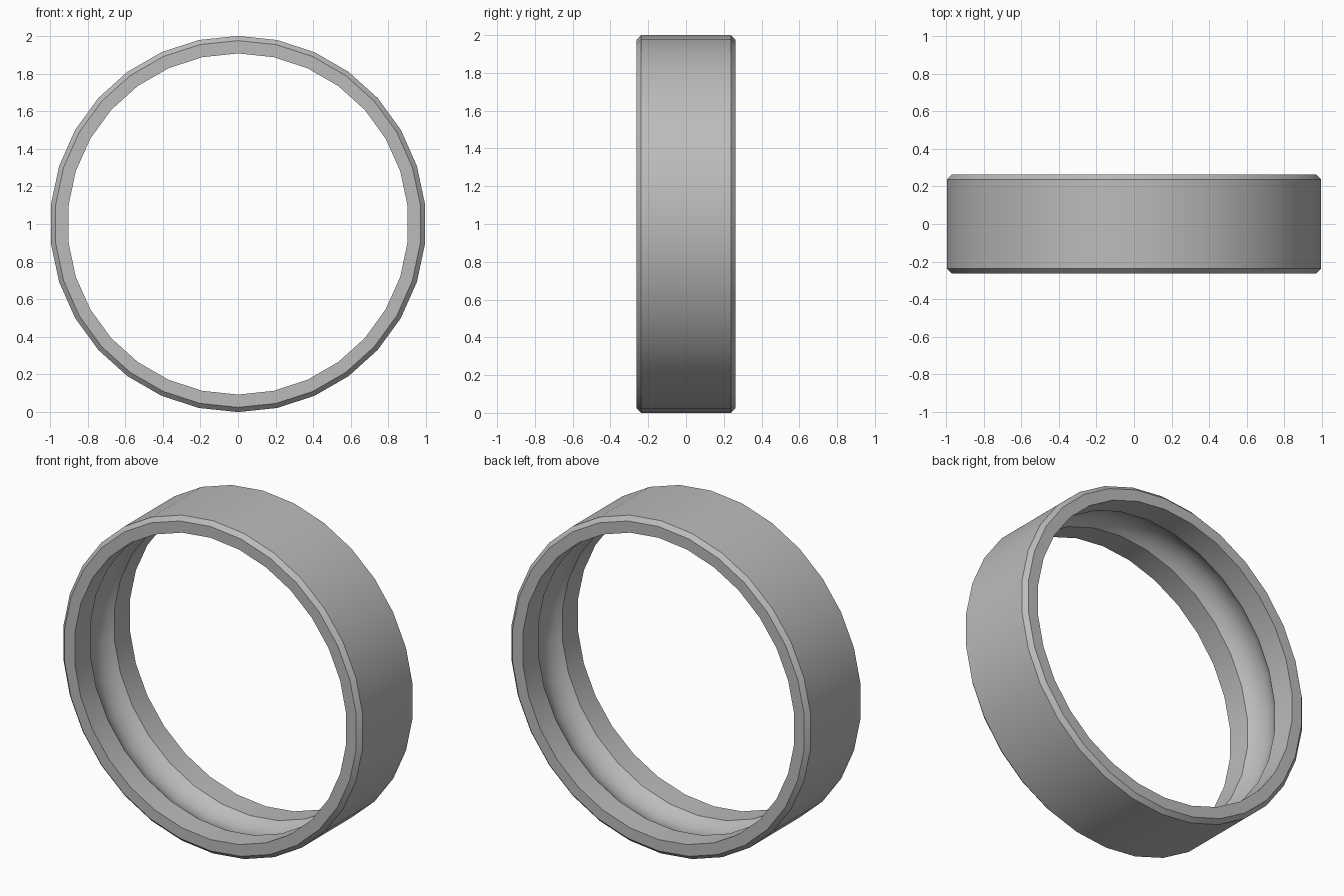
import bpy
import bmesh
import math

if "Cube" in bpy.data.objects:
    bpy.data.objects.remove(bpy.data.objects["Cube"])

SIDES = 30
R_OUT, R_IN = 1.0, 0.907      # outer and bore radius
HALF, BEV = 0.262, 0.025      # half width, outer chamfer
G_HALF, G_DEPTH, G_SEG = 0.115, 0.045, 8   # rounded inner groove

# Cross-section as (radius, y), going round the closed outline
profile = [
    (R_IN, -HALF), (R_OUT - BEV, -HALF), (R_OUT, -HALF + BEV),
    (R_OUT, HALF - BEV), (R_OUT - BEV, HALF), (R_IN, HALF),
]
# Circular arc groove around the middle of the bore
arc_r = (G_HALF ** 2 + G_DEPTH ** 2) / (2 * G_DEPTH)
half_angle = math.asin(G_HALF / arc_r)
for i in range(G_SEG + 1):
    a = half_angle * (1 - 2 * i / G_SEG)
    profile.append((R_IN + G_DEPTH - arc_r * (1 - math.cos(a)), arc_r * math.sin(a)))

# Revolve the section about the y axis, with a vertex at the very top
bm = bmesh.new()
rings = []
for s in range(SIDES):
    t = 2 * math.pi * s / SIDES
    rings.append([bm.verts.new((r * math.sin(t), y, 1 + r * math.cos(t))) for r, y in profile])
n = len(profile)
for s in range(SIDES):
    a, b = rings[s], rings[(s + 1) % SIDES]
    for i in range(n):
        j = (i + 1) % n
        bm.faces.new((a[i], a[j], b[j], b[i]))
bmesh.ops.recalc_face_normals(bm, faces=bm.faces)

mesh = bpy.data.meshes.new("outer_race")
bm.to_mesh(mesh)
bm.free()
ring = bpy.data.objects.new("outer_race", mesh)
bpy.context.collection.objects.link(ring)

# Plain steel grey
steel = bpy.data.materials.new("steel grey")
steel.diffuse_color = (0.5, 0.5, 0.5, 1)
steel.use_nodes = True
steel.node_tree.nodes["Principled BSDF"].inputs["Base Color"].default_value = steel.diffuse_color
mesh.materials.append(steel)

# Smooth round surfaces, crisp chamfers and groove edges
bpy.context.view_layer.objects.active = ring
ring.select_set(True)
bpy.ops.object.shade_smooth_by_angle(angle=math.radians(30))
